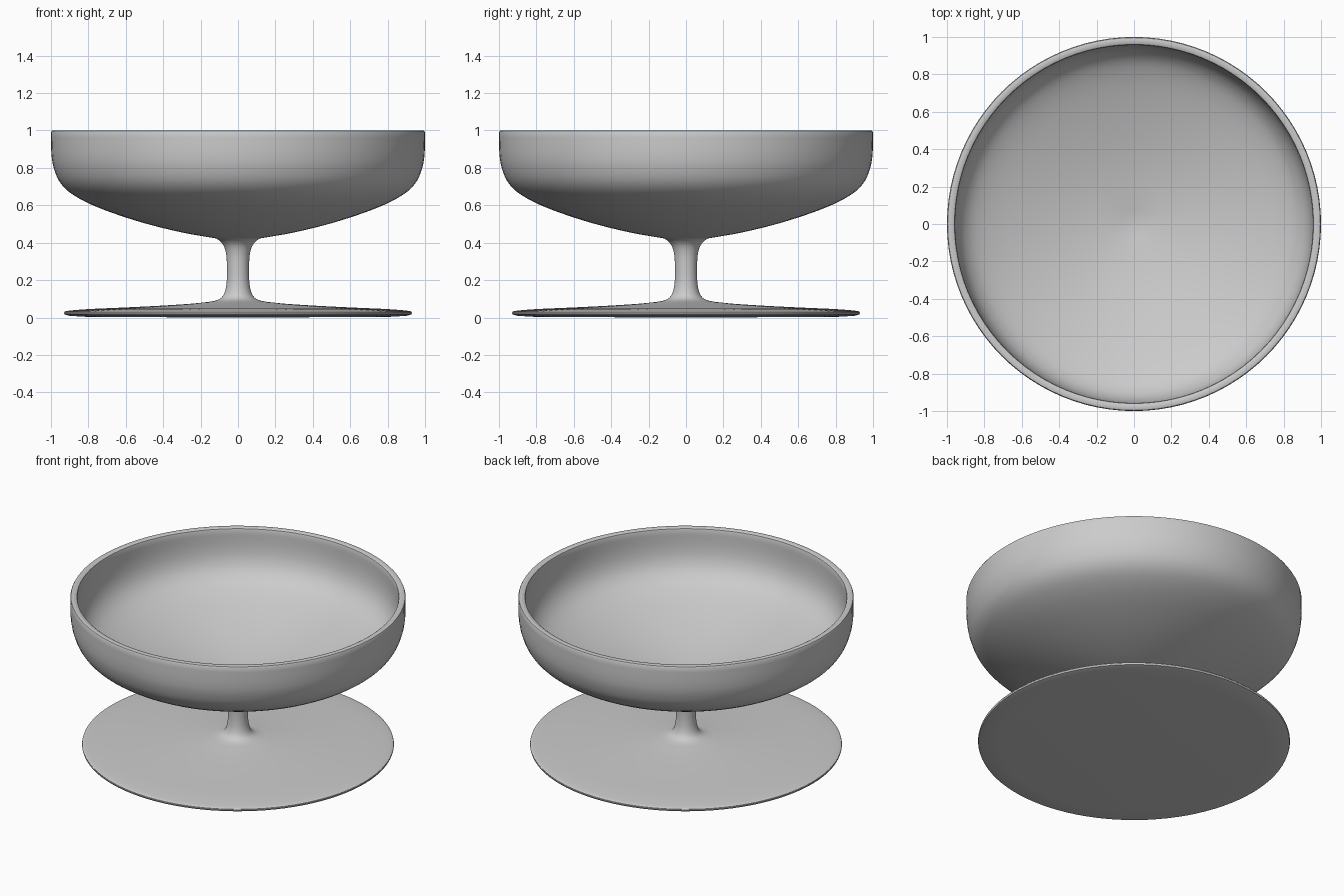
import bpy, bmesh, math
from mathutils import Vector

SEGMENTS = 96

cube = bpy.data.objects.get("Cube")
if cube:
    bpy.data.objects.remove(cube, do_unlink=True)

# Single glaze colour
glaze = bpy.data.materials.new("light_grey_glaze")
glaze.use_nodes = True
colour = (0.6, 0.6, 0.6, 1)
glaze.diffuse_color = colour
glaze.node_tree.nodes["Principled BSDF"].inputs["Base Color"].default_value = colour


def smooth_run(points, steps=4):
    """Catmull-Rom curve through a run of (radius, height) points."""
    p = [Vector(q) for q in points]
    p = [2 * p[0] - p[1]] + p + [2 * p[-1] - p[-2]]
    out = []
    for a, b, c, d in zip(p, p[1:], p[2:], p[3:]):
        for i in range(steps):
            t = i / steps
            out.append(0.5 * (2 * b + (c - a) * t + (2 * a - 5 * b + 4 * c - d) * t**2
                              + (3 * b - a - 3 * c + d) * t**3))
    return out + [p[-2]]


def lathe(name, profile):
    """Spin a profile, listed from bottom axis outward, about z."""
    bm = bmesh.new()
    verts = [bm.verts.new((max(r, 0), 0, z)) for r, z in profile]
    edges = [bm.edges.new(pair) for pair in zip(verts, verts[1:])]
    bmesh.ops.spin(bm, geom=verts + edges, cent=(0, 0, 0), axis=(0, 0, 1),
                   angle=math.tau, steps=SEGMENTS, use_merge=True)
    bmesh.ops.remove_doubles(bm, verts=bm.verts, dist=0.0001)
    bmesh.ops.recalc_face_normals(bm, faces=bm.faces)
    mesh = bpy.data.meshes.new(name)
    bm.to_mesh(mesh)
    bm.free()
    mesh.materials.append(glaze)
    obj = bpy.data.objects.new(name, mesh)
    bpy.context.collection.objects.link(obj)
    bpy.ops.object.select_all(action="DESELECT")
    obj.select_set(True)
    bpy.context.view_layer.objects.active = obj
    bpy.ops.object.shade_smooth_by_angle(angle=math.radians(40))
    return obj


# Bowl: outer wall, softened rim, inner wall
outer = smooth_run([(0.1, 0.42), (0.3, 0.455), (0.52, 0.51), (0.74, 0.585), (0.88, 0.655),
                    (0.95, 0.72), (0.985, 0.8), (0.998, 0.88), (1.0, 0.99)])
rim = [(0.996, 0.998), (0.99, 1.0), (0.968, 1.0), (0.96, 0.995)]
inner = smooth_run([(0.957, 0.985), (0.955, 0.88), (0.94, 0.8), (0.905, 0.735), (0.84, 0.68),
                    (0.71, 0.62), (0.5, 0.55), (0.28, 0.495), (0.0, 0.45)])
lathe("bowl", [(0, 0.42)] + outer + rim + inner)

# Stem: flares into the bowl above and the foot below
lathe("stem", smooth_run([(0.16, 0.083), (0.115, 0.092), (0.085, 0.11), (0.068, 0.145), (0.06, 0.2),
                          (0.059, 0.27), (0.063, 0.335), (0.075, 0.38), (0.096, 0.408),
                          (0.12, 0.424)]))

# Foot: broad thin disc with a gently rising top
foot_top = smooth_run([(0.93, 0.025), (0.915, 0.035), (0.8, 0.045), (0.6, 0.054), (0.4, 0.064),
                       (0.25, 0.074), (0.16, 0.083)])
lathe("foot", [(0, 0), (0.8, 0.003), (0.9, 0.009), (0.927, 0.016)] + foot_top + [(0, 0.083)])
